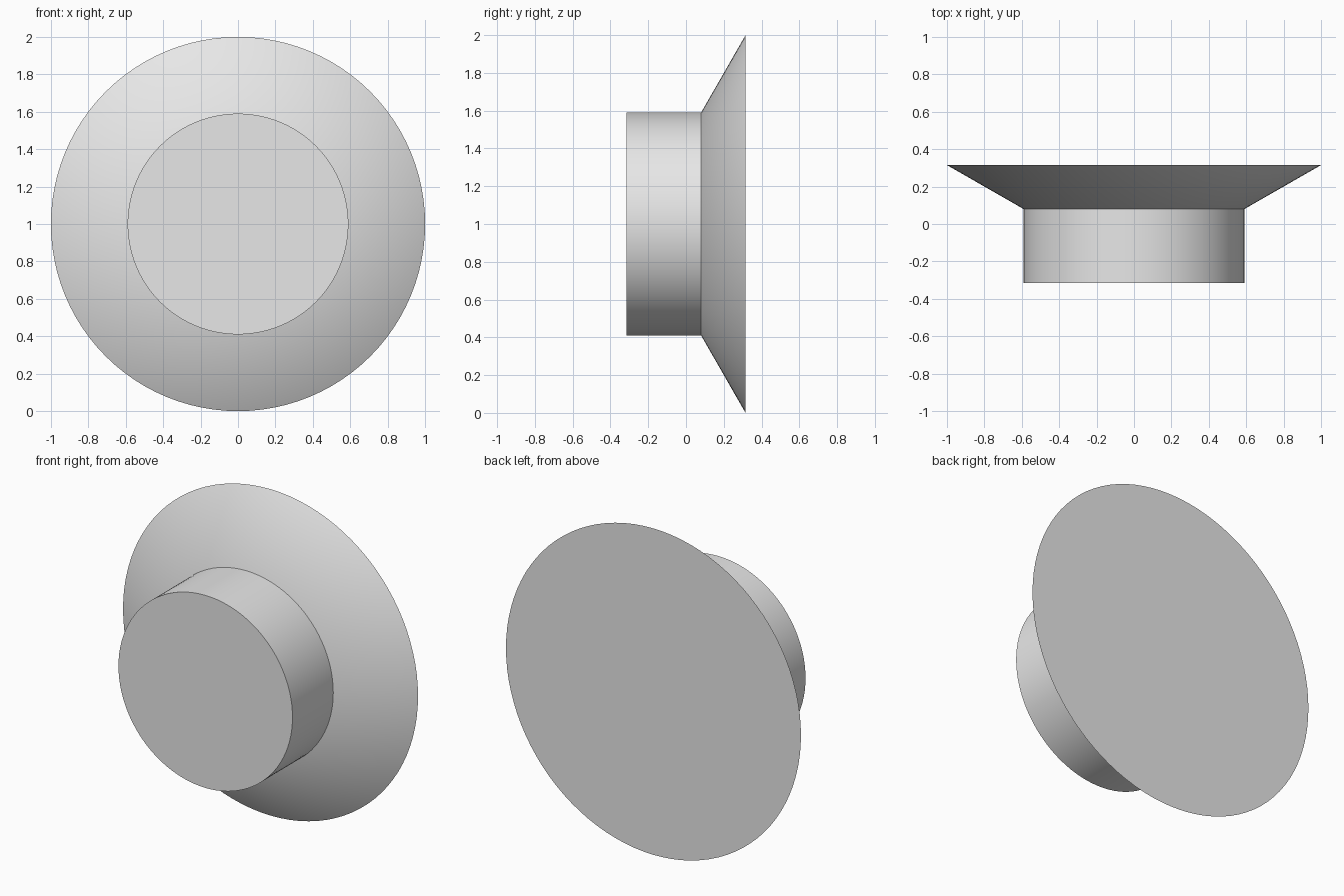
import bpy
import math

cube = bpy.data.objects.get("Cube")
if cube:
    bpy.data.objects.remove(cube, do_unlink=True)

FRONT, STEP, BACK = -0.315, 0.08, 0.315
PLUG_R, RIM_R = 0.59, 1.0
SIDES = 96

grey = bpy.data.materials.new("light_grey")
grey.use_nodes = True
grey.diffuse_color = (0.8, 0.8, 0.8, 1)
grey.node_tree.nodes["Principled BSDF"].inputs["Base Color"].default_value = (0.8, 0.8, 0.8, 1)


def frustum(name, y0, y1, r0, r1):
    """Capped round solid along y, radius r0 at y0 and r1 at y1."""
    bpy.ops.mesh.primitive_cone_add(
        vertices=SIDES, radius1=r0, radius2=r1, depth=y1 - y0,
        location=(0, (y0 + y1) / 2, RIM_R), rotation=(-math.pi / 2, 0, 0))
    obj = bpy.context.object
    obj.name = name
    obj.data.materials.append(grey)
    bpy.ops.object.shade_smooth_by_angle(angle=math.radians(30))
    return obj


# Cylindrical knob, its tail sunk inside the flange
frustum("knob", FRONT, BACK - 0.01, PLUG_R, PLUG_R)

# Flared flange with a flat back
frustum("flange", STEP, BACK, PLUG_R, RIM_R)
